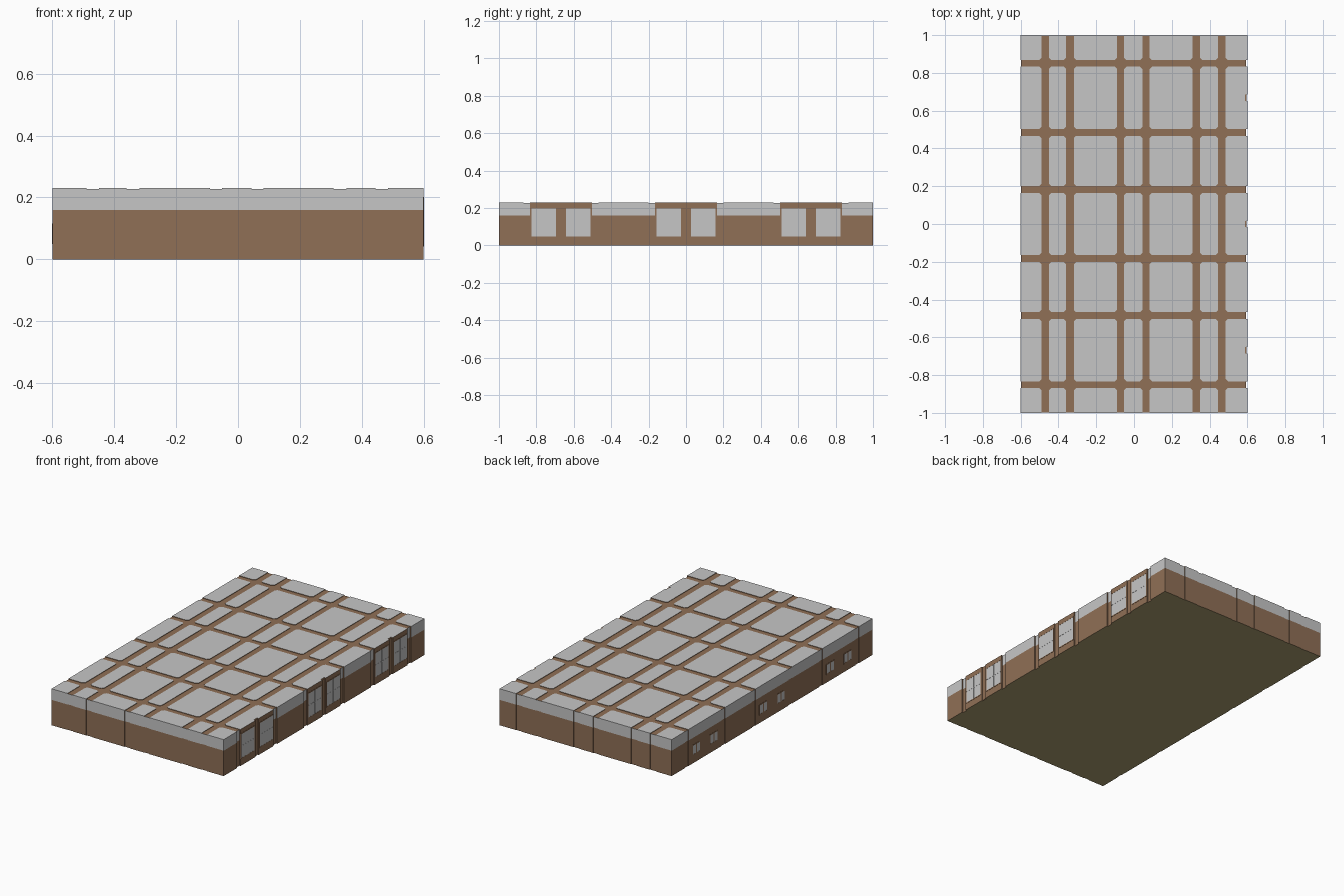
import bpy, bmesh

if "Cube" in bpy.data.objects:
    bpy.data.objects.remove(bpy.data.objects["Cube"])

X, Y, H, BAND = 0.6, 1.0, 0.23, 0.16      # half sizes, height, colour break
INSET, CH = 0.003, 0.012                  # groove depth, panel corner chamfer


def lin(c):
    c /= 255
    return c / 12.92 if c <= 0.04045 else ((c + 0.055) / 1.055) ** 2.4


def material(name, r, g, b):
    m = bpy.data.materials.new(name)
    m.diffuse_color = (lin(r), lin(g), lin(b), 1)
    m.use_nodes = True
    m.node_tree.nodes["Principled BSDF"].inputs["Base Color"].default_value = m.diffuse_color
    return m


MATS = [material("brown", 144, 112, 86), material("grey", 198, 198, 198),
        material("olive_base", 172, 157, 112)]
BROWN, GREY, OLIVE = 0, 1, 2


def new_object(name, bm):
    bmesh.ops.recalc_face_normals(bm, faces=bm.faces)
    me = bpy.data.meshes.new(name)
    bm.to_mesh(me)
    bm.free()
    for m in MATS:
        me.materials.append(m)
    ob = bpy.data.objects.new(name, me)
    bpy.context.collection.objects.link(ob)
    return ob


def prism(bm, pts, levels, rule):
    """Stack an outline at several heights; rule(centre, part) gives the colour."""
    rings = [[bm.verts.new((x, y, z)) for x, y in pts] for z in levels]
    n = len(pts)
    faces = []
    for a, b in zip(rings, rings[1:]):
        for i in range(n):
            j = (i + 1) % n
            faces.append((bm.faces.new((a[i], a[j], b[j], b[i])), "side"))
    faces.append((bm.faces.new(rings[0][::-1]), "bottom"))
    faces.append((bm.faces.new(rings[-1]), "top"))
    for f, part in faces:
        f.material_index = rule(f.calc_center_median(), part)


def box(bm, x0, x1, y0, y1, z0, z1, mat):
    prism(bm, [(x0, y0), (x1, y0), (x1, y1), (x0, y1)], [z0, z1], lambda c, p: mat)


# core body: visible as the groove floors, roof strips brown
bm = bmesh.new()
cx, cy, cr = X - INSET, Y - INSET, X - 0.008
prism(bm, [(-cx, -cy), (cr, -cy), (cr, cy), (-cx, cy)], [0, BAND, H - INSET],
      lambda c, p: OLIVE if p == "bottom" else BROWN if p == "top" or c.z < BAND else GREY)
new_object("core_body", bm)

# panel grid between the grooves
gx = [(-0.49, -0.45), (-0.36, -0.318), (-0.09, -0.052), (0.044, 0.083),
      (0.309, 0.35), (0.445, 0.485)]
gy = [(-0.868, -0.833), (-0.503, -0.467), (-0.201, -0.165), (0.165, 0.201),
      (0.467, 0.503), (0.833, 0.868)]


def spans(grooves, half):
    e = [-half] + [v for g in grooves for v in g] + [half]
    return list(zip(e[::2], e[1::2]))


WINDOW_CELLS = (1, 3, 5)


def outline(x0, x1, y0, y1, notch):
    pts = []
    corners = [(x0, y0, 1, 1), (x1, y0, -1, 1), (x1, y1, -1, -1), (x0, y1, 1, -1)]
    for i, (x, y, sx, sy) in enumerate(corners):
        if abs(x) == X or abs(y) == Y:
            pts.append((x, y))            # outer wall corners stay sharp
        else:
            p = [(x + sx * CH, y), (x, y + sy * CH)]
            pts += p if i in (1, 3) else p[::-1]
        if i == 1 and notch:              # groove between paired windows
            c = (y0 + y1) / 2
            pts += [(X, c - 0.017), (X - 0.012, c - 0.017),
                    (X - 0.012, c + 0.017), (X, c + 0.017)]
    return pts


bm = bmesh.new()
xs, ys = spans(gx, X), spans(gy, Y)
for i, (x0, x1) in enumerate(xs):
    for j, (y0, y1) in enumerate(ys):
        edge = i in (0, len(xs) - 1) or j in (0, len(ys) - 1)
        win = i == len(xs) - 1 and j in WINDOW_CELLS

        def rule(c, part, win=win):
            if part == "bottom":
                return OLIVE
            if part == "top":
                return GREY
            outer = abs(c.x) > X - 1e-4 or abs(c.y) > Y - 1e-4
            return GREY if outer and c.z > BAND and not win else BROWN
        levels = [0, BAND, H] if edge else [H - 0.02, H]
        prism(bm, outline(x0, x1, y0, y1, win), levels, rule)
new_object("wall_and_roof_panels", bm)

# brown posts filling the grooves between paired windows
bm = bmesh.new()
for c in (-0.668, 0, 0.668):
    box(bm, X - 0.03, X - 0.005, c - 0.017, c + 0.017, 0.001, H - 0.002, BROWN)
new_object("window_posts", bm)


def window(panes, frames, side, y, z0, z1, hw, t, bars):
    """Thin pane, surrounding frame and glazing bars on the +x or -x wall."""
    def slab(bm, depth, a, b, c, d, mat):
        xa, xb = sorted((side * (X - 0.002), side * (X + depth)))
        box(bm, xa, xb, a, b, c, d, mat)
    slab(panes, 0.0006, y - hw, y + hw, z0, z1, GREY)
    for s in (-1, 1):
        e = y + s * (hw + t / 2)
        slab(frames, 0.0015, e - t / 2, e + t / 2, z0 - t, z1 + t, BROWN)
    for z in (z0 - t, z1):
        slab(frames, 0.0015, y - hw, y + hw, z, z + t, BROWN)
    if bars:
        m, zm = 0.002, (z0 + z1) / 2
        slab(panes, 0.0015, y - m, y + m, z0, z1, GREY)
        slab(panes, 0.0015, y - hw, y + hw, zm - m, zm + m, GREY)
    else:
        slab(frames, 0.0015, y - 0.005, y + 0.005, z0, z1, BROWN)


# large windows on the right, small double windows on the left
for name, side, off, args in (
        ("right", 1, 0.092, (0.047, 0.197, 0.065, 0.005, True)),
        ("left", -1, 0.087, (0.056, 0.110, 0.036, 0.006, False))):
    panes, frames = bmesh.new(), bmesh.new()
    for c in (-0.668, 0, 0.668):
        for s in (-1, 1):
            window(panes, frames, side, c + s * off, *args)
    new_object(name + "_window_panes", panes)
    new_object(name + "_window_frames", frames)
